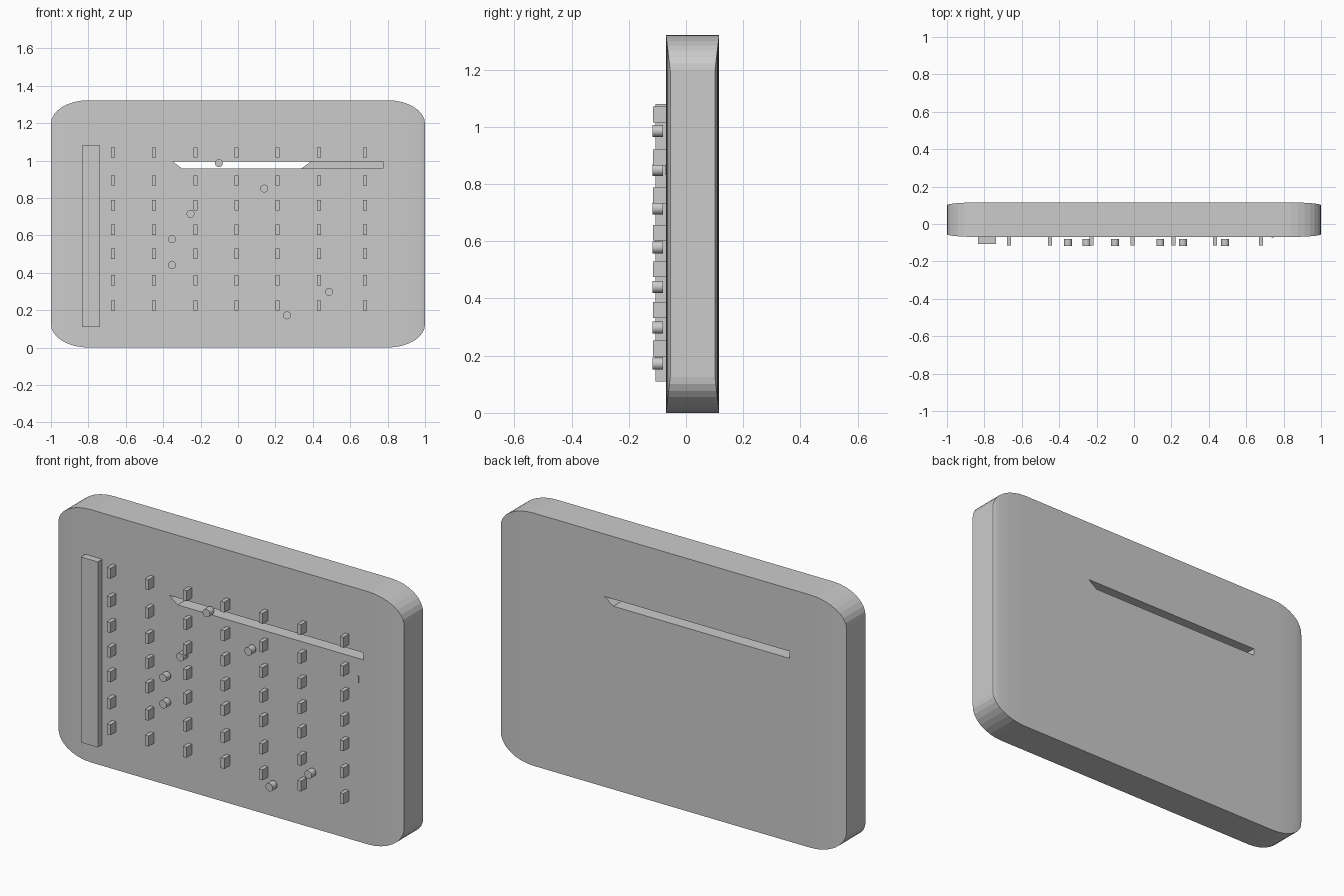
import bpy, bmesh, math
from mathutils import Matrix

if "Cube" in bpy.data.objects:
    bpy.data.objects.remove(bpy.data.objects["Cube"])

FRONT, BACK = -0.07, 0.116
TOP = 1.322


def make_object(name, bm):
    bmesh.ops.recalc_face_normals(bm, faces=bm.faces)
    me = bpy.data.meshes.new(name)
    bm.to_mesh(me)
    bm.free()
    ob = bpy.data.objects.new(name, me)
    bpy.context.collection.objects.link(ob)
    return ob


def loft(name, rings):
    """Skin a list of equally sized vertex rings and cap both ends."""
    bm = bmesh.new()
    rows = [[bm.verts.new(p) for p in ring] for ring in rings]
    n = len(rows[0])
    for a, b in zip(rows, rows[1:]):
        for i in range(n):
            j = (i + 1) % n
            bm.faces.new((a[i], a[j], b[j], b[i]))
    bm.faces.new(rows[0])
    bm.faces.new(rows[-1])
    return make_object(name, bm)


def prism(name, xz, y0, y1):
    return loft(name, [[(x, y, z) for x, z in xz] for y in (y0, y1)])


def box(name, x, z, w, h, y0, y1):
    return prism(name, [(x - w/2, z - h/2), (x + w/2, z - h/2),
                        (x + w/2, z + h/2), (x - w/2, z + h/2)], y0, y1)


# body: slab with elliptical corners, slightly thinner toward its sides
SEG, RX, RZ, RY = 8, 0.2, 0.125, 0.015
half = []
for i in range(SEG + 1):
    a = math.pi / 2 * i / SEG
    drop = 1 - math.cos(a)
    half.append((1 - RX + RX * math.sin(a), RZ * drop, RY * drop))
stations = [(-x, dz, dy) for x, dz, dy in reversed(half)] + half
body = loft("body", [[(x, FRONT + dy, dz), (x, BACK - dy, dz),
                      (x, BACK - dy, TOP - dz), (x, FRONT + dy, TOP - dz)]
                     for x, dz, dy in stations])

# front and back slots, overlapping in the middle of the slab
front_slot = prism("front_slot_cutter", [(-0.35, 0.995), (-0.30, 0.958),
                                         (0.775, 0.958), (0.775, 0.995)], -0.2, 0.03)
back_slot = prism("back_slot_cutter", [(0.39, 0.995), (0.34, 0.958),
                                       (-0.68, 0.958), (-0.68, 0.995)], 0.02, 0.25)
for cutter in (front_slot, back_slot):
    mod = body.modifiers.new(cutter.name, 'BOOLEAN')
    mod.operation = 'DIFFERENCE'
    mod.solver = 'EXACT'
    mod.object = cutter
    cutter.hide_render = True
    cutter.hide_viewport = False
bpy.context.view_layer.update()
dg = bpy.context.evaluated_depsgraph_get()
cut_mesh = bpy.data.meshes.new_from_object(body.evaluated_get(dg))
body.modifiers.clear()
body.data = cut_mesh
for cutter in (front_slot, back_slot):
    bpy.data.objects.remove(cutter)

# tall side bar
box("side_bar", -0.785, 0.595, 0.097, 0.97, -0.107, FRONT)

# grid of small tabs
for c, x in enumerate((-0.668, -0.448, -0.228, -0.009, 0.212, 0.434, 0.68)):
    for r, z in enumerate((1.043, 0.893, 0.76, 0.63, 0.502, 0.36, 0.225)):
        box(f"tab_{c}_{r}", x, z, 0.021, 0.055, -0.115, FRONT)

# round pegs in front of the panel
for i, (x, z) in enumerate(((-0.102, 0.986), (0.14, 0.85), (-0.254, 0.715),
                            (-0.353, 0.579), (-0.353, 0.441), (0.487, 0.298),
                            (0.262, 0.172))):
    bm = bmesh.new()
    bmesh.ops.create_cone(bm, cap_ends=True, segments=32, radius1=0.021,
                          radius2=0.021, depth=0.037,
                          matrix=Matrix.Translation((x, -0.0985, z))
                          @ Matrix.Rotation(math.pi / 2, 4, 'X'))
    peg = make_object(f"peg_{i}", bm)
    bpy.context.view_layer.objects.active = peg
    peg.select_set(True)
    bpy.ops.object.shade_smooth_by_angle()
    peg.select_set(False)

# small flush marker
box("marker", 0.742, 0.849, 0.012, 0.036, FRONT - 0.002, FRONT + 0.01)
